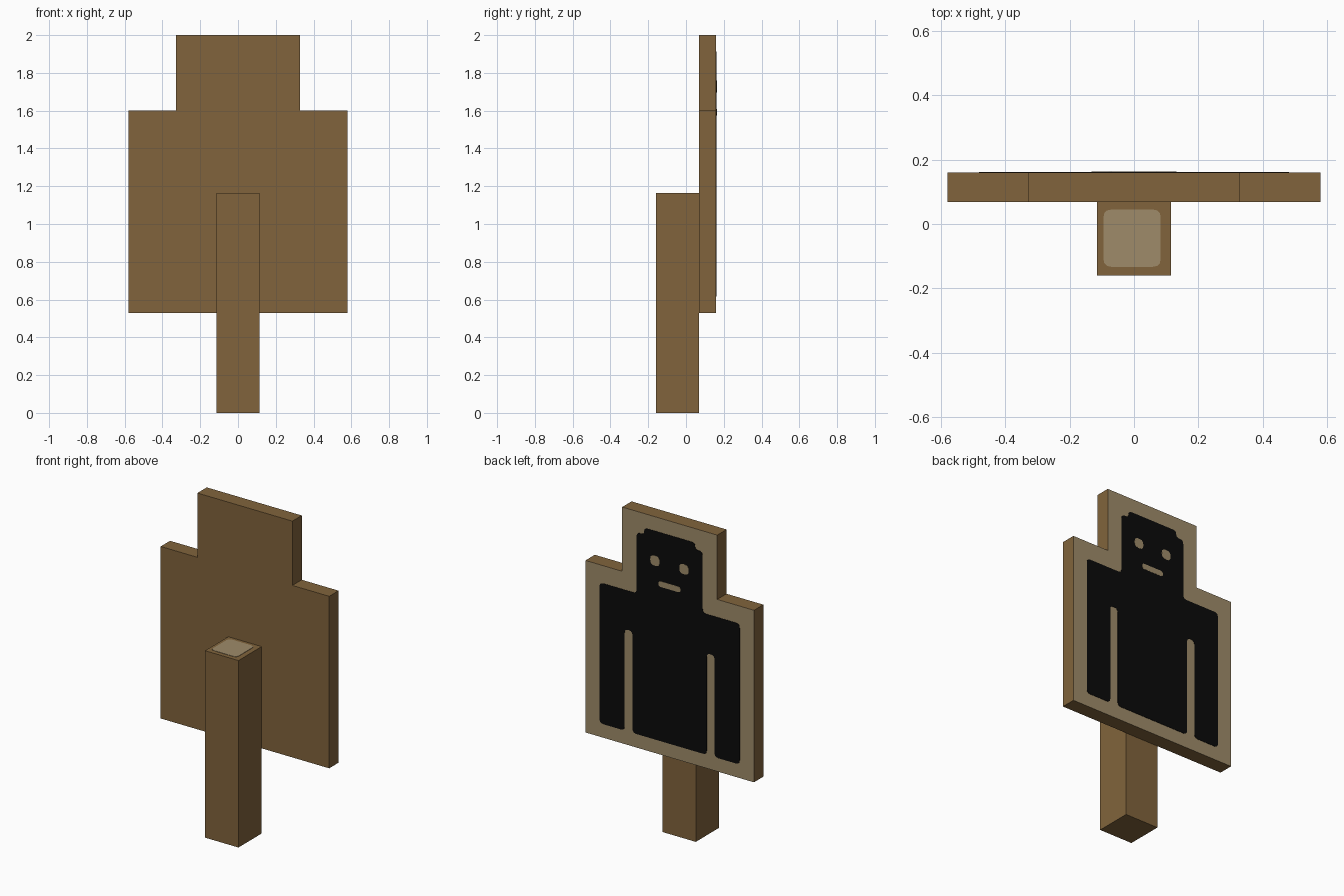
import bpy, bmesh
from mathutils import Vector

if "Cube" in bpy.data.objects:
    bpy.data.objects.remove(bpy.data.objects["Cube"])


def material(name, color):
    m = bpy.data.materials.new(name)
    m.diffuse_color = (*color, 1)
    m.use_nodes = True
    m.node_tree.nodes["Principled BSDF"].inputs["Base Color"].default_value = m.diffuse_color
    return m


BROWN = material("brown_wood", (0.22, 0.127, 0.045))
TAN = material("pale_cut_wood", (0.345, 0.26, 0.142))
BLACK = material("black_paint", (0.003, 0.003, 0.003))


def mirrored(half):
    """Complete an outline from its right half, listed bottom to top."""
    return half + [(-x, z) for x, z in reversed(half)]


def rect(x0, x1, z0, z1):
    return [(x0, z0), (x1, z0), (x1, z1), (x0, z1)]


def rounded(points, r, steps=3):
    """Round every corner of a closed outline."""
    out = []
    for i, p in enumerate(points):
        p, a, b = Vector(p), Vector(points[i - 1]), Vector(points[(i + 1) % len(points)])
        a = p + (a - p).normalized() * min(r, (a - p).length * 0.45)
        b = p + (b - p).normalized() * min(r, (b - p).length * 0.45)
        for k in range(steps + 1):
            t = k / steps
            out.append(a * (1 - t) ** 2 + p * 2 * t * (1 - t) + b * t * t)
    return out


def prism(name, outline, start, depth, mats, axis="y"):
    """Extrude an outline along y or z; the far end cap takes the last material."""
    place = (lambda u, v: (u, start, v)) if axis == "y" else (lambda u, v: (u, v, start))
    push = Vector((0, depth, 0)) if axis == "y" else Vector((0, 0, depth))
    bm = bmesh.new()
    face = bm.faces.new([bm.verts.new(place(u, v)) for u, v in outline])
    new = bmesh.ops.extrude_face_region(bm, geom=[face], use_keep_orig=True)["geom"]
    bmesh.ops.translate(bm, vec=push, verts=[g for g in new if isinstance(g, bmesh.types.BMVert)])
    for g in new:
        if isinstance(g, bmesh.types.BMFace):
            g.material_index = len(mats) - 1
    bmesh.ops.recalc_face_normals(bm, faces=bm.faces)
    me = bpy.data.meshes.new(name)
    bm.to_mesh(me)
    bm.free()
    for m in mats:
        me.materials.append(m)
    ob = bpy.data.objects.new(name, me)
    bpy.context.collection.objects.link(ob)
    return ob


# Post with pale end grain on top
prism("post", rect(-0.115, 0.115, -0.16, 0.068), 0, 1.163, [BROWN], "z")
prism("post_end_grain", rounded(rect(-0.095, 0.083, -0.133, 0.045), 0.025), 1.163, 0.002, [TAN], "z")

# Board, pale on its back face
board = mirrored([(0.58, 0.53), (0.58, 1.6), (0.327, 1.6), (0.327, 2.0)])
prism("target_board", board, 0.068, 0.092, [BROWN, TAN])

# Painted silhouette, with open slots separating the arms
figure = mirrored([(0.255, 0.615), (0.255, 1.247), (0.31, 1.247), (0.31, 0.615),
                   (0.482, 0.615), (0.482, 1.49), (0.227, 1.49), (0.227, 1.87),
                   (0.175, 1.87), (0.175, 1.912)])
prism("painted_figure", rounded(figure, 0.025), 0.159, 0.003, [BLACK])

# Unpainted eyes and mouth
for side, x in (("left", -0.1), ("right", 0.1)):
    prism(side + "_eye", rounded(rect(x - 0.032, x + 0.032, 1.697, 1.759), 0.026), 0.161, 0.002, [TAN])
prism("mouth", rounded(rect(-0.076, 0.076, 1.575, 1.61), 0.016), 0.161, 0.002, [TAN])
